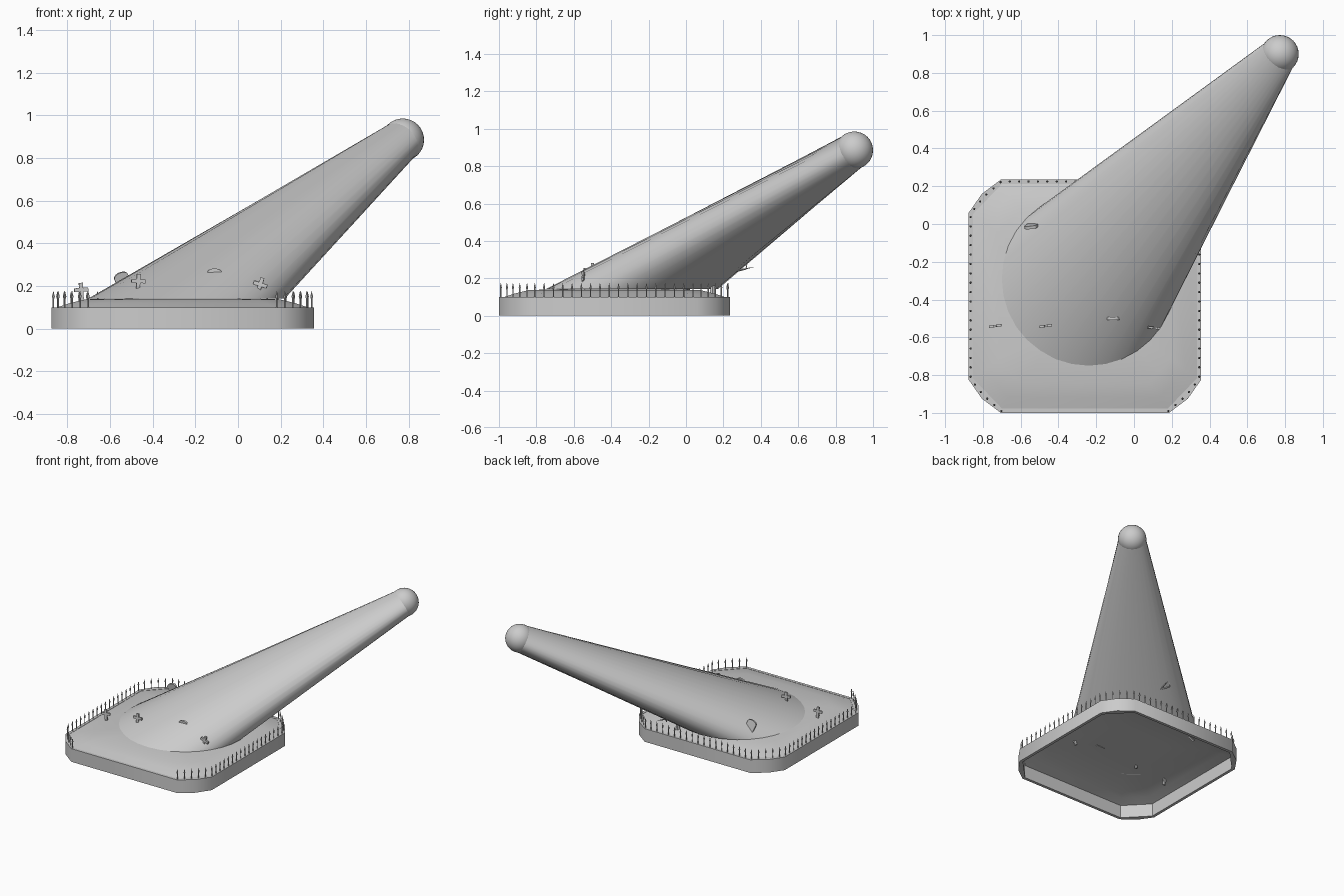
import bpy, bmesh
from math import sin, cos, pi, radians
from mathutils import Vector, Matrix

if "Cube" in bpy.data.objects:
    bpy.data.objects.remove(bpy.data.objects["Cube"])

CX, CY, HX, HY = -0.26, -0.3825, 0.615, 0.6175


def make(name, bm, angle=40):
    bmesh.ops.recalc_face_normals(bm, faces=bm.faces)
    me = bpy.data.meshes.new(name)
    bm.to_mesh(me)
    bm.free()
    ob = bpy.data.objects.new(name, me)
    bpy.context.collection.objects.link(ob)
    bpy.context.view_layer.objects.active = ob
    bpy.ops.object.select_all(action='DESELECT')
    ob.select_set(True)
    bpy.ops.object.shade_smooth_by_angle(angle=radians(angle))
    return ob


def loft(bm, loops, cyclic=False):
    rings = [[bm.verts.new(p) for p in lp] for lp in loops]
    pairs = list(zip(rings, rings[1:])) + ([(rings[-1], rings[0])] if cyclic else [])
    for a, b in pairs:
        n = len(a)
        for i in range(n):
            bm.faces.new((a[i], a[(i + 1) % n], b[(i + 1) % n], b[i]))
    return rings


def outline(corner):
    # mirror one cut corner (insets from the bounding box) around the plot
    pts = []
    for sx, sy in ((1, 1), (-1, 1), (-1, -1), (1, -1)):
        c = [(CX + sx * (HX - a), CY + sy * (HY - b)) for a, b in corner]
        pts += c if sx * sy > 0 else c[::-1]
    return pts


outer = outline([(0, .175), (.07, .075), (.17, 0)])
inner = outline([(.022, .183), (.1, .102), (.177, .022)])
at = lambda pts, z: [(x, y, z) for x, y in pts]

# Low boundary wall
bm = bmesh.new()
loft(bm, [at(outer, 0), at(outer, .1), at(inner, .1), at(inner, 0)], cyclic=True)
make("boundary_wall", bm)

# Gently domed ground inside the wall
bm = bmesh.new()
profile = [(1, .098), (.9, .118), (.77, .137), (.4, .145)]
rings = loft(bm, [[(CX + (x - CX) * s, CY + (y - CY) * s, z) for x, y in inner]
                  for s, z in profile])
bm.faces.new(rings[-1])
make("ground", bm)

# Leaning cone from the ground to the ball
ball = Vector((.772, .9, .885))
foot = Vector((-.24, -.29, .142))
rot = Vector((0, 0, 1)).rotation_difference((ball - foot).normalized())
N = 32
circle = [Vector((cos(2 * pi * i / N), sin(2 * pi * i / N), 0)) for i in range(N)]
bm = bmesh.new()
loft(bm, [[foot + p * .46 for p in circle],
          [ball + rot @ (p * .096) for p in circle]])
make("leaning_cone", bm)

bm = bmesh.new()
bmesh.ops.create_uvsphere(bm, u_segments=32, v_segments=16, radius=.1,
                          matrix=Matrix.Translation(ball))
make("ball", bm)

# Fence spikes on the wall, open along the front edge
mid = [((a[0] * .55 + b[0] * .45), (a[1] * .55 + b[1] * .45)) for a, b in zip(outer, inner)]
front_left = min(range(12), key=lambda i: (round(mid[i][1], 3), mid[i][0]))
path = [Vector(p) for p in mid]
step = 1 if (mid[(front_left + 1) % 12][0] < mid[front_left][0]) else -1
path = [path[(front_left + step * k) % 12] for k in range(12)]
total = sum((b - a).length for a, b in zip(path, path[1:]))


def along(d):
    for a, b in zip(path, path[1:]):
        if d <= (b - a).length:
            return a.lerp(b, d / (b - a).length)
        d -= (b - a).length
    return path[-1]


bm = bmesh.new()
count = round(total / .05)
for k in range(count + 1):
    p = along(total * k / count)
    rs = [[(p.x + r * cos(i * pi / 3), p.y + r * sin(i * pi / 3), z) for i in range(6)]
          for r, z in ((.0035, .09), (.0035, .14), (.0065, .15), (.0005, .176))]
    rings = loft(bm, rs)
    bm.faces.new(rings[-1])
make("fence_spikes", bm)


# Grave markers: extrude an outline drawn in x-z
def marker(name, shape, loc, tilt=0, turn=0, lean=0, t=.012):
    m = (Matrix.Translation(loc) @ Matrix.Rotation(radians(turn), 4, 'Z')
         @ Matrix.Rotation(radians(tilt), 4, 'Y') @ Matrix.Rotation(radians(lean), 4, 'X'))
    bm = bmesh.new()
    rings = loft(bm, [[m @ Vector((x, y, z)) for x, z in shape] for y in (-t / 2, t / 2)])
    for r in rings:
        bm.faces.new(r)
    make(name, bm, 30)


w, arm = .009, .033
half = [(w, -.1), (w, -w), (arm, -w), (arm, w), (w, w), (w, arm)]
cross = half + [(-x, z) for x, z in reversed(half)]
slab = [(-.034, -.14), (.034, -.14)] + [
    (.034 * cos(a * pi / 10), -.02 + .02 * sin(a * pi / 10)) for a in range(11)]

marker("cross_left", cross, (-.735, -.54, .182), tilt=-4, turn=8)
marker("cross_middle", cross, (-.467, -.54, .223), tilt=3, turn=8)
marker("cross_right", cross, (.105, -.55, .207), tilt=18, turn=-6)
marker("headstone_front", slab, (-.11, -.5, .282), t=.014)
marker("headstone_left", slab, (-.555, -.02, .262), tilt=-22, turn=4, lean=12, t=.016)


# Bare tree behind the cone
def branch(bm, pts):
    loops = []
    for i, (x, y, z, r) in enumerate(pts):
        a, b = Vector(pts[max(i - 1, 0)][:3]), Vector(pts[min(i + 1, len(pts) - 1)][:3])
        q = Vector((0, 0, 1)).rotation_difference((b - a).normalized())
        loops.append([Vector((x, y, z)) + q @ Vector((r * cos(k * pi / 3), r * sin(k * pi / 3), 0))
                      for k in range(6)])
    bm.faces.new(loft(bm, loops)[-1])


bm = bmesh.new()
branch(bm, [(-.03, .14, .1, .02), (-.03, .142, .15, .012), (-.03, .15, .205, .011),
            (-.03, .19, .226, .008), (-.02, .27, .24, .006), (-.01, .36, .26, .001)])
branch(bm, [(-.02, .27, .24, .006), (-.06, .32, .25, .004), (-.05, .33, .29, .001)])
branch(bm, [(-.03, .15, .205, .009), (-.07, .17, .225, .005), (-.1, .17, .24, .001)])
make("bare_tree", bm)
